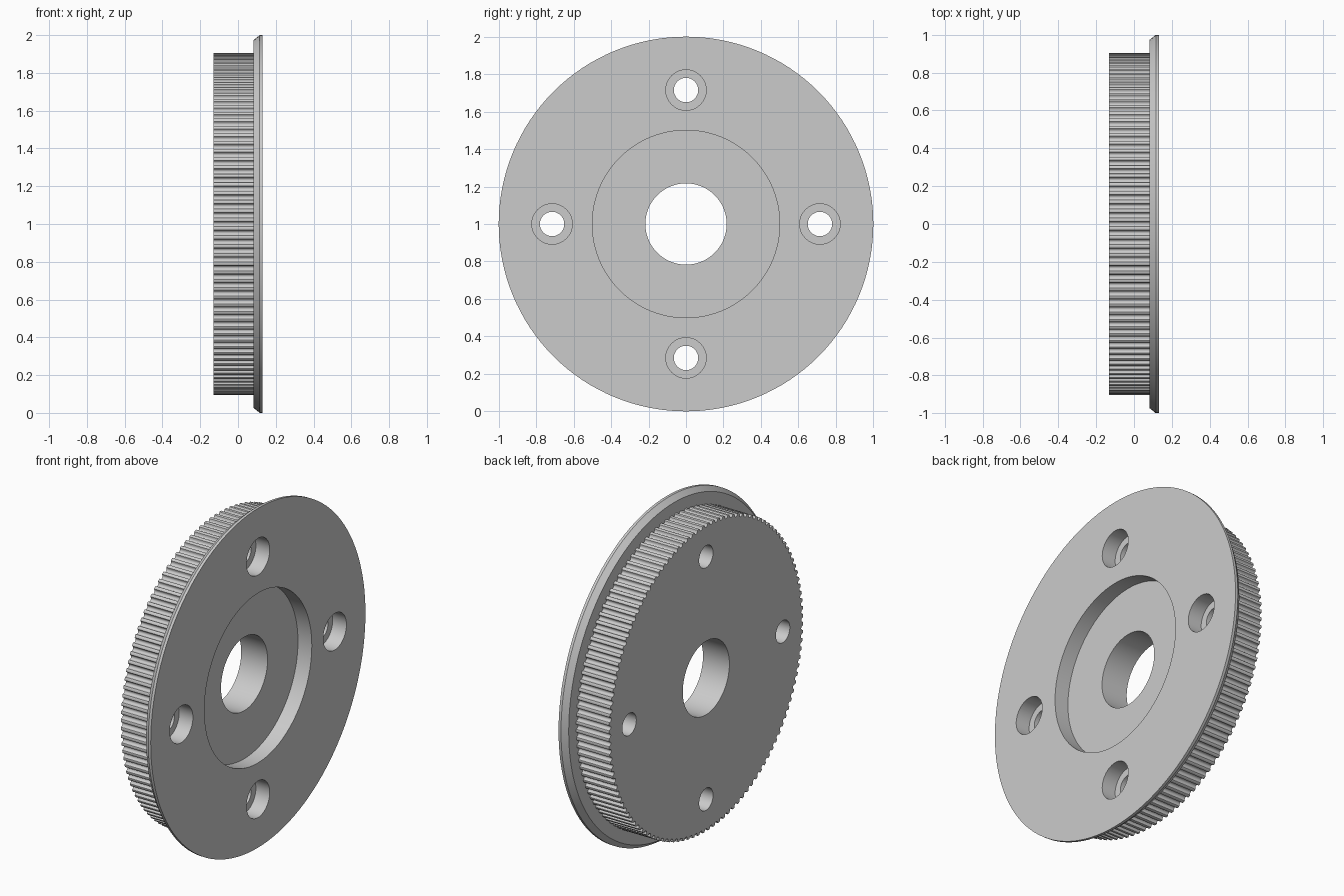
import bpy
import bmesh
from math import sin, cos, pi, radians

# Remove the default cube
cube = bpy.data.objects.get("Cube")
if cube:
    bpy.data.objects.remove(cube, do_unlink=True)

TEETH = 120
TIP_RADIUS = 0.905
UNIT = 1 / 42            # groove sizes are given in this small unit
BACK, SEAT, FACE = -0.131, 0.083, 0.131
DEPTH = 0.09             # depth of the recess and the counterbores

grey = bpy.data.materials.new("plain grey")
grey.use_nodes = True
grey.diffuse_color = (0.6, 0.6, 0.6, 1)
grey.node_tree.nodes["Principled BSDF"].inputs["Base Color"].default_value = (0.6, 0.6, 0.6, 1)


def circle(radius, count, y=0, z=0):
    return [(y + radius * cos(2 * pi * i / count), z + radius * sin(2 * pi * i / count))
            for i in range(count)]


def loft(name, sections):
    """Closed solid through outlines (x, [(y, z), ...]) stacked along x."""
    bm = bmesh.new()
    rings = [[bm.verts.new((x, y, z + 1)) for y, z in outline] for x, outline in sections]
    for a, b in zip(rings, rings[1:]):
        for i in range(len(a)):
            j = (i + 1) % len(a)
            bm.faces.new((a[i], a[j], b[j], b[i]))
    bm.faces.new(rings[0])
    bm.faces.new(rings[-1])
    bmesh.ops.recalc_face_normals(bm, faces=bm.faces)
    mesh = bpy.data.meshes.new(name)
    bm.to_mesh(mesh)
    bm.free()
    mesh.materials.append(grey)
    obj = bpy.data.objects.new(name, mesh)
    bpy.context.collection.objects.link(obj)
    return obj


def boolean(target, other, operation):
    mod = target.modifiers.new(other.name, "BOOLEAN")
    mod.operation = operation
    mod.solver = "EXACT"
    mod.object = other
    bpy.context.view_layer.objects.active = target
    bpy.ops.object.modifier_apply(modifier=mod.name)
    bpy.data.objects.remove(other, do_unlink=True)


def toothed_outline():
    """Round-bottomed grooves with softened lips, one per tooth."""
    groove = [(-0.72, 0), (-0.61, 0.06)]
    groove += [(-0.55 * cos(pi * i / 8), 0.2 + 0.55 * sin(pi * i / 8)) for i in range(9)]
    groove += [(0.61, 0.06), (0.72, 0)]
    points = []
    for tooth in range(TEETH):
        middle = 2 * pi * tooth / TEETH
        for across, down in groove:
            angle = middle + across * UNIT / TIP_RADIUS
            r = TIP_RADIUS - down * UNIT
            points.append((r * cos(angle), r * sin(angle)))
    return points


# Toothed drum, running slightly into the flange
teeth = toothed_outline()
pulley = loft("toothed_pulley", [(BACK, teeth), (SEAT + 0.02, teeth)])

# Flange with a chamfered inner rim
flange = loft("flange", [(SEAT, circle(0.974, 128)),
                         (0.115, circle(1, 128)),
                         (FACE, circle(1, 128))])
boolean(pulley, flange, "UNION")

# Round recess in the flange face and the central bore
cuts = [("recess", 0.5, 128, FACE - DEPTH, 0, 0),
        ("bore", 0.217, 64, BACK - 0.1, 0, 0)]

# Four counterbored bolt holes
for k in range(4):
    y, z = 0.715 * cos(k * pi / 2), 0.715 * sin(k * pi / 2)
    cuts.append(("counterbore", 0.108, 48, FACE - DEPTH, y, z))
    cuts.append(("bolt_hole", 0.065, 48, BACK - 0.1, y, z))

for name, radius, count, start, y, z in cuts:
    ring = circle(radius, count, y, z)
    boolean(pulley, loft(name, [(start, ring), (FACE + 0.1, ring)]), "DIFFERENCE")

# Smooth round walls, crisp edges
bpy.ops.object.select_all(action="DESELECT")
pulley.select_set(True)
bpy.context.view_layer.objects.active = pulley
bpy.ops.object.shade_smooth_by_angle(angle=radians(30))
